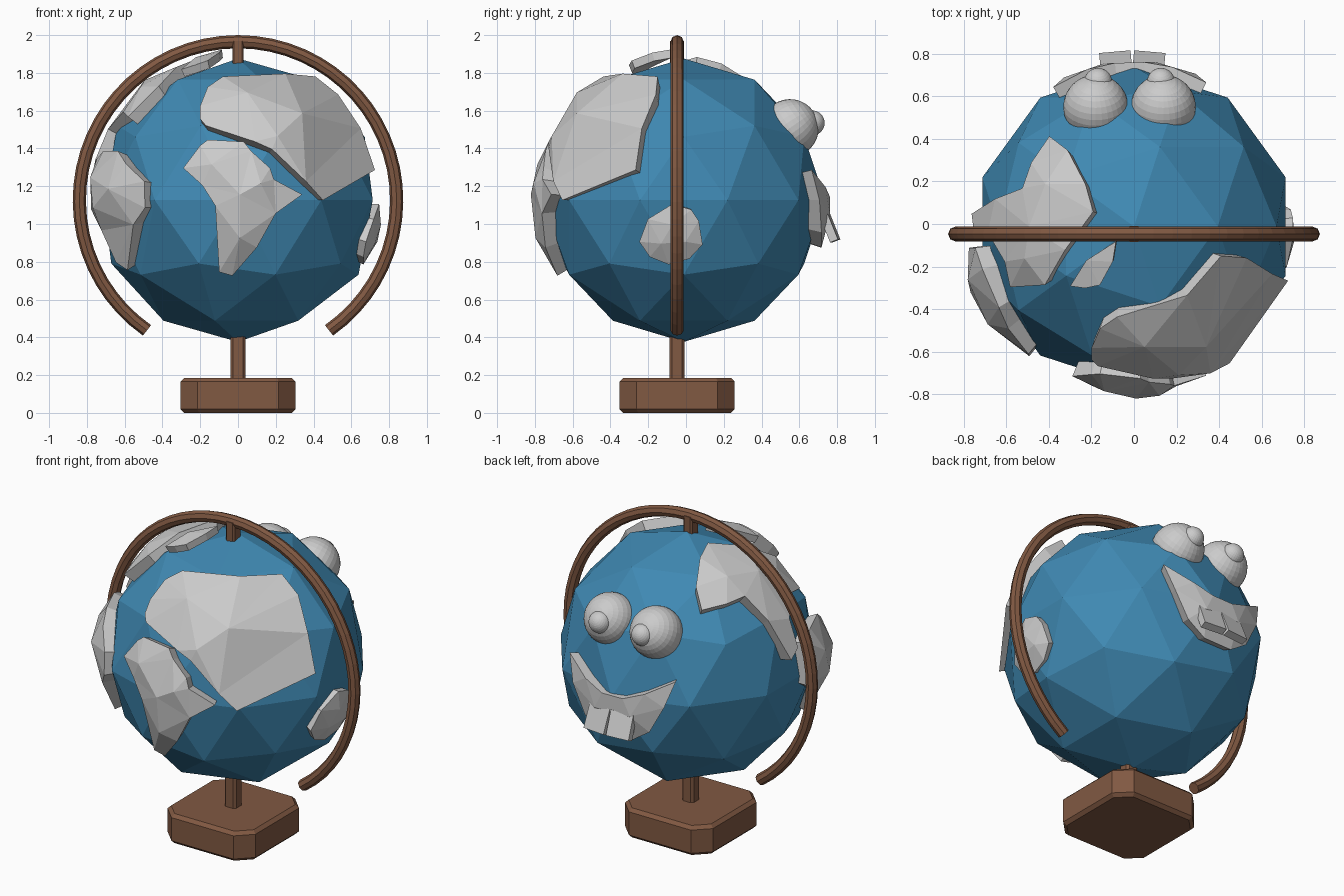
import bpy, bmesh
from math import sin, cos, radians, sqrt
from mathutils import Vector
from mathutils.geometry import delaunay_2d_cdt

if "Cube" in bpy.data.objects:
    bpy.data.objects.remove(bpy.data.objects["Cube"])

CENTRE = Vector((0, -0.012, 1.126))
AXIS_Y = -0.047


def material(name, rgb):
    m = bpy.data.materials.new(name)
    m.diffuse_color = (*rgb, 1)
    m.use_nodes = True
    m.node_tree.nodes["Principled BSDF"].inputs["Base Color"].default_value = m.diffuse_color
    return m


BLUE = material("ocean_blue", (0.05, 0.25, 0.45))
BROWN = material("wood_brown", (0.22, 0.10, 0.055))


def finish(name, bm, mat=None):
    bmesh.ops.recalc_face_normals(bm, faces=bm.faces)
    me = bpy.data.meshes.new(name)
    bm.to_mesh(me)
    bm.free()
    ob = bpy.data.objects.new(name, me)
    bpy.context.collection.objects.link(ob)
    if mat:
        me.materials.append(mat)
    return ob


def box(name, centre, size, mat=None, corner=0, rim=0, rot=(0, 0, 0)):
    """Box with chamfered upright edges, then a chamfered top and bottom rim."""
    bm = bmesh.new()
    bmesh.ops.create_cube(bm, size=1)
    bmesh.ops.scale(bm, vec=size, verts=bm.verts)
    if corner:
        up = [e for e in bm.edges if abs((e.verts[0].co - e.verts[1].co).z) > 1e-4]
        bmesh.ops.bevel(bm, geom=up, offset=corner, segments=1, affect='EDGES')
    if rim:
        flat = [e for e in bm.edges if abs((e.verts[0].co - e.verts[1].co).z) < 1e-4]
        bmesh.ops.bevel(bm, geom=flat, offset=rim, segments=1, affect='EDGES')
    ob = finish(name, bm, mat)
    ob.location = centre
    ob.rotation_euler = [radians(a) for a in rot]
    return ob


def land(name, az, el, outline, inner=(), r_edge=0.785, r_in=0.805, base=0.69):
    """Raised plate on the globe; its outline is drawn as seen from (az, el)."""
    a, e = radians(az), radians(el)
    look = Vector((sin(a) * cos(e), -cos(a) * cos(e), sin(e)))
    right = Vector((cos(a), sin(a), 0))
    up = look.cross(right)
    n = len(outline)
    pts = [Vector(p) for p in (*outline, *inner)]
    vs, _, faces, orig, _, _ = delaunay_2d_cdt(pts, [], [list(range(n))], 1, 1e-5)
    bm = bmesh.new()
    top, low = [], []
    for v, src in zip(vs, orig):
        r = r_edge if src and min(src) < n else r_in
        d = right * v.x + up * v.y + look * sqrt(max(r * r - v.length_squared, 0))
        d.normalize()
        top.append(bm.verts.new(CENTRE + d * r))
        low.append(bm.verts.new(CENTRE + d * base))
    for f in faces:
        bm.faces.new([top[i] for i in f])
        bm.faces.new([low[i] for i in reversed(f)])
    twin = dict(zip(top, low))
    for edge in [x for x in bm.edges if x.is_boundary and x.verts[0] in twin]:
        p, q = edge.verts
        bm.faces.new((p, q, twin[q], twin[p]))
    return finish(name, bm)


# Low-poly ocean ball
bm = bmesh.new()
bmesh.ops.create_icosphere(bm, subdivisions=2, radius=0.75)
finish("globe_ball", bm, BLUE).location = CENTRE

# Stand: base, lower post, upper pin
box("base", (0, AXIS_Y, 0.0925), (0.61, 0.61, 0.185), BROWN, 0.09, 0.02)
box("lower_post", (0, AXIS_Y, 0.29), (0.08, 0.08, 0.26), BROWN, 0.014)
box("upper_pin", (0, AXIS_Y, 1.90), (0.06, 0.075, 0.14), BROWN, 0.01)

# Open ring around the globe
cu = bpy.data.curves.new("ring_arm", 'CURVE')
cu.dimensions = '3D'
cu.bevel_depth, cu.bevel_resolution, cu.use_fill_caps = 0.035, 2, True
STEPS = 48
sp = cu.splines.new('POLY')
sp.points.add(STEPS)
for i, p in enumerate(sp.points):
    t = radians(-55 + 290 * i / STEPS)
    p.co = (0.84 * cos(t), AXIS_Y, 1.125 + 0.84 * sin(t), 1)
sp.use_smooth = False
cu.materials.append(BROWN)
bpy.context.collection.objects.link(bpy.data.objects.new("ring_arm", cu))

# Continents
land("southern_front_land", 0, 0,
     [(-.29, .17), (-.20, .29), (-.16, .32), (.03, .31), (.07, .26), (.17, .17), (.19, .11),
      (.34, .03), (.20, -.07), (.10, -.25), (-.03, -.40), (-.10, -.38), (-.12, -.03), (-.19, .08)],
     [(-.14, .19), (.01, .03), (.12, .09), (.01, -.20)], 0.78, 0.81)
land("northern_front_land", 0, 0,
     [(-.20, .50), (-.16, .60), (-.08, .655), (.25, .67), (.41, .655), (.53, .56), (.65, .38),
      (.725, .16), (.45, 0), (.36, .10), (.18, .27), (.09, .31), (-.17, .395), (-.20, .43)],
     [(.21, .34), (.34, .46), (.05, .57)])
land("southern_left_land", -90, 0,
     [(.10, .22), (.20, .26), (.38, .26), (.48, .19), (.60, .10), (.61, -.04), (.54, -.13),
      (.37, -.37), (.30, -.33), (.26, -.16), (.10, -.05)],
     [(.31, -.04), (.25, .12), (.46, .06)], 0.785, 0.83)
land("northern_left_land", -90, 45,
     [(-.425, .09), (-.36, .22), (-.20, .35), (-.07, .40), (.11, .27), (.275, .13), (.285, -.10),
      (.165, -.10), (.03, -.22), (.02, -.38), (-.06, -.42), (-.13, -.17), (-.18, .02), (-.30, .04)],
     [(0, .10), (-.20, .17), (.15, .06)])
land("polar_island", 0, 90,
     [(-.30, -.28), (-.225, -.16), (-.085, -.07), (-.10, -.165), (-.16, -.275), (-.23, -.29)],
     (), 0.805, 0.805, 0.76)
land("right_island", 90, 0,
     [(-.19, -.10), (-.06, -.02), (.04, -.05), (.08, -.11), (.10, -.235), (.03, -.31),
      (-.08, -.34), (-.18, -.30), (-.235, -.22)],
     [(-.06, -.13), (.01, -.22), (-.12, -.23)], 0.75, 0.77)

# Smiling mouth on the back, mirrored about its middle
MID = 0.02
half = [(.36, .16), (.31, 0), (.22, -.17), (.10, -.25)]
lip = [(.07, .02), (.20, .07)]
mouth = [(MID + u, v) for u, v in lip + half] + [(MID - u, v) for u, v in reversed(lip + half)]
land("mouth", 180, 0, mouth, [(MID + .12, -.08), (MID - .12, -.08)], 0.775, 0.785)

# Eyes, pupils and teeth
for side, tag in ((-1, "left"), (1, "right")):
    for part, r, off, y, z in (("eye", 0.153, 0.159, 0.55, 1.508), ("pupil", 0.066, 0.148, 0.668, 1.535)):
        bm = bmesh.new()
        bmesh.ops.create_uvsphere(bm, u_segments=32, v_segments=16, radius=r)
        ob = finish(f"{tag}_{part}", bm)
        ob.location = (-0.021 + side * off, y, z)
        ob.rotation_euler = (radians(-55), 0, 0)
    box(f"{tag}_tooth", (-0.008 + side * 0.078, 0.762, 0.98), (0.148, 0.045, 0.15),
        rot=(22, 0, -5 * side))
